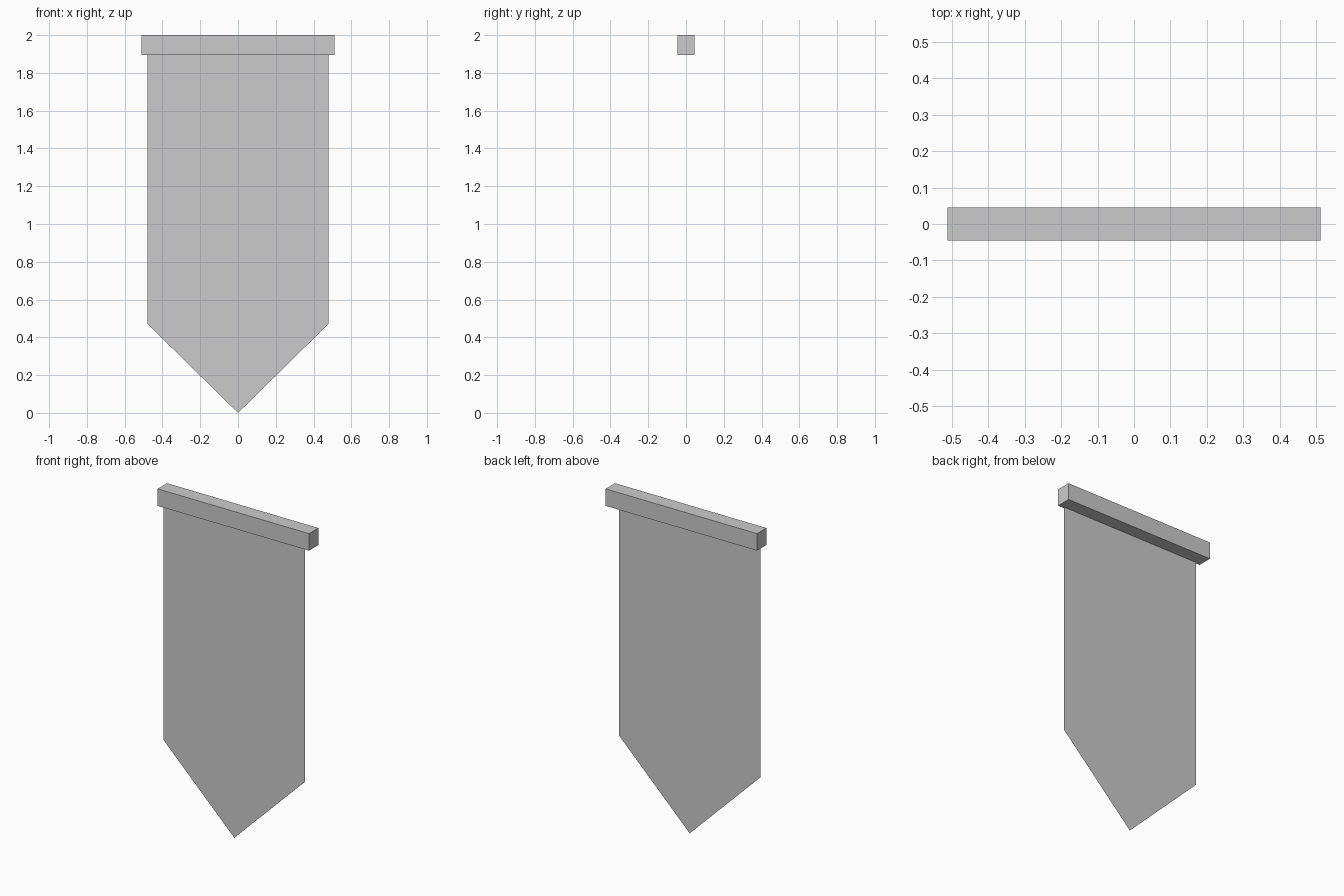
import bpy

if "Cube" in bpy.data.objects:
    bpy.data.objects.remove(bpy.data.objects["Cube"])


def mesh_object(name, verts, faces):
    mesh = bpy.data.meshes.new(name)
    mesh.from_pydata(verts, [], faces)
    mesh.update()
    obj = bpy.data.objects.new(name, mesh)
    bpy.context.collection.objects.link(obj)
    return obj


# Square crossbar at the top
bpy.ops.mesh.primitive_cube_add(size=1, location=(0, 0, 1.948))
bar = bpy.context.object
bar.name = "crossbar"
bar.scale = (1.024, 0.09, 0.104)
bpy.ops.object.transform_apply(location=False, rotation=False, scale=True)

# Flat pointed cloth, a single sheet near the front of the bar
half_width, cloth_y = 0.478, -0.036
profile = [(-half_width, 1.9), (-half_width, 0.47), (0, 0),
           (half_width, 0.47), (half_width, 1.9)]
mesh_object("banner_cloth", [(x, cloth_y, z) for x, z in profile],
            [tuple(range(len(profile)))])
